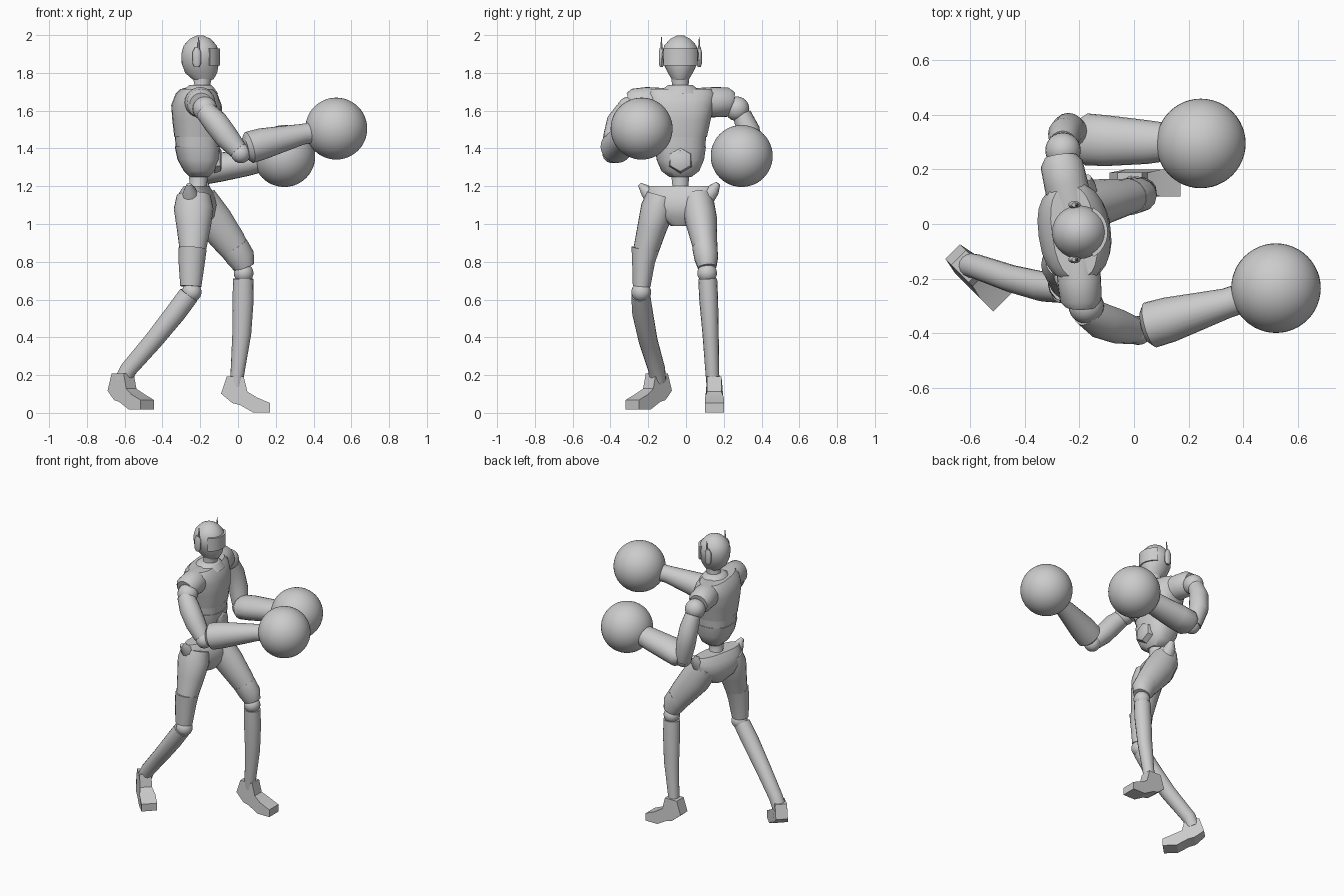
import bpy, bmesh, math
from mathutils import Vector

if "Cube" in bpy.data.objects:
    bpy.data.objects.remove(bpy.data.objects["Cube"])

# Single flat material
GREY = (0.6, 0.6, 0.6, 1)
grey = bpy.data.materials.new("plain_grey")
grey.use_nodes = True
grey.diffuse_color = GREY
grey.node_tree.nodes["Principled BSDF"].inputs["Base Color"].default_value = GREY

X, Y, Z = Vector((1, 0, 0)), Vector((0, 1, 0)), Vector((0, 0, 1))


def finish(obj, smooth=40):
    """Give an object its material and edge-aware smooth shading."""
    obj.data.materials.clear()
    obj.data.materials.append(grey)
    bpy.ops.object.select_all(action='DESELECT')
    obj.select_set(True)
    bpy.context.view_layer.objects.active = obj
    bpy.ops.object.shade_smooth_by_angle(angle=math.radians(smooth))
    return obj


def from_bmesh(name, bm, smooth=40):
    bmesh.ops.recalc_face_normals(bm, faces=bm.faces[:])
    mesh = bpy.data.meshes.new(name)
    bm.to_mesh(mesh)
    bm.free()
    obj = bpy.data.objects.new(name, mesh)
    bpy.context.collection.objects.link(obj)
    return finish(obj, smooth)


def loft(name, rows, ref=X, yaw=None, sides=24, power=1.0):
    """Skin rings (x, y, z, radius[, side radius]). With yaw the rings stay level."""
    bm = bmesh.new()
    centres = [Vector(row[:3]) for row in rows]
    rings = []
    for i, row in enumerate(rows):
        if yaw is None:
            t = (centres[min(i + 1, len(rows) - 1)] - centres[max(i - 1, 0)]).normalized()
            u = (ref - t * ref.dot(t)).normalized()
            v = t.cross(u)
        else:
            a = math.radians(yaw)
            u = Vector((math.cos(a), math.sin(a), 0))
            v = Z.cross(u)
        ring = []
        for k in range(sides):
            c = math.cos(math.tau * k / sides)
            s = math.sin(math.tau * k / sides)
            c = math.copysign(abs(c) ** power, c)
            s = math.copysign(abs(s) ** power, s)
            ring.append(bm.verts.new(centres[i] + u * c * row[3] + v * s * row[-1]))
        rings.append(ring)
    for low, high in zip(rings, rings[1:]):
        for k in range(sides):
            n = (k + 1) % sides
            bm.faces.new((low[k], low[n], high[n], high[k]))
    bm.faces.new(rings[0])
    bm.faces.new(rings[-1])
    return from_bmesh(name, bm)


def ball(name, centre, radius, segments=24):
    bpy.ops.mesh.primitive_uv_sphere_add(segments=segments, ring_count=segments // 2,
                                         radius=radius, location=centre)
    obj = bpy.context.object
    obj.name = name
    return finish(obj)


def foot(name, ankle, heading, lift):
    """Side outline of heel, instep and toe, extruded across the foot."""
    outline = [(-.09, .11), (-.06, .2), (.03, .2), (.05, .12), (.1, .09),
               (.17, .06), (.17, .01), (.08, .01), (.01, .05), (-.03, .06)]
    a = math.radians(heading)
    ahead = Vector((math.cos(a), math.sin(a), 0))
    side = Z.cross(ahead)
    bm = bmesh.new()
    walls = []
    for sign in (-1, 1):
        walls.append([bm.verts.new(Vector(ankle) + ahead * f + Z * (h + lift)
                                   + side * sign * (.05 if h < .1 else .038))
                      for f, h in outline])
        bm.faces.new(walls[-1])
    for k in range(len(outline)):
        n = (k + 1) % len(outline)
        bm.faces.new((walls[0][k], walls[0][n], walls[1][n], walls[1][k]))
    return from_bmesh(name, bm, 25)


# Head with a wrap-around visor plate
hx, hy = -.2, -.03
loft("head", [(hx + .015, hy, 1.765, .055, .045), (hx + .005, hy, 1.8, .085, .066),
              (hx, hy, 1.85, .098, .09), (hx, hy, 1.9, .1, .098), (hx, hy, 1.945, .088, .085),
              (hx, hy, 1.98, .055, .053), (hx, hy, 1.997, .02, .02)], yaw=0, sides=32)
bm = bmesh.new()
previous = None
for k in range(13):
    a = math.radians(-60 + 10 * k)
    d = Vector((math.cos(a), math.sin(a), 0))
    column = [bm.verts.new(Vector((hx, hy, h)) + d * r)
              for h, r in ((1.84, .095), (1.84, .104), (1.93, .104), (1.93, .09))]
    if previous:
        for j in range(4):
            n = (j + 1) % 4
            bm.faces.new((previous[j], previous[n], column[n], column[j]))
    else:
        bm.faces.new(column)
    previous = column
bm.faces.new(previous)
from_bmesh("visor", bm)

# Ear pods with thin aerials
for side, sign in (("left", 1), ("right", -1)):
    ey = hy + sign * .1
    loft(side + "_ear_pod", [(-.218, ey, 1.83, .012, .008), (-.218, ey, 1.85, .023, .014),
                             (-.218, ey, 1.91, .023, .014), (-.218, ey, 1.935, .01, .008)],
         yaw=0, sides=12)
    loft(side + "_aerial", [(-.21, ey, 1.92, .008), (-.208, ey, 1.99, .002)], yaw=0, sides=6)

loft("neck", [(-.2, hy, 1.69, .052), (-.19, hy, 1.74, .044), (-.185, hy, 1.79, .05)], yaw=0)
loft("collar", [(-.205, hy, 1.69, .1, .12), (-.2, hy, 1.725, .07, .08),
                (-.2, hy, 1.735, .058, .066)], yaw=8)

# Torso in three stacked layers
loft("chest", [(-.215, hy, 1.46, .12, .14), (-.215, hy, 1.55, .13, .16), (-.22, hy, 1.63, .13, .18),
               (-.22, hy, 1.69, .105, .19), (-.22, hy, 1.715, .08, .17)], yaw=8, power=.8)
loft("midriff_band", [(-.215, hy, 1.4, .113, .13), (-.215, hy, 1.47, .117, .137)], yaw=8, power=.8)
loft("belly", [(-.205, hy, 1.25, .05, .06), (-.205, hy, 1.28, .08, .1),
               (-.21, hy, 1.34, .108, .125), (-.215, hy, 1.41, .118, .135)], yaw=8, power=.8)
loft("belly_plate", [(-.13, hy, 1.338, .07), (-.095, hy, 1.34, .062), (-.088, hy, 1.34, .05)],
     ref=Z, sides=6)
loft("waist", [(-.22, hy, 1.15, .06, .07), (-.21, hy, 1.2, .045, .042), (-.21, hy, 1.28, .052, .05)], yaw=0)

# Shoulder sleeves
loft("left_sleeve", [(-.23, .06, 1.64, .08), (-.25, .15, 1.645, .08),
                     (-.265, .22, 1.645, .078), (-.268, .245, 1.64, .06)], ref=Z)
loft("right_sleeve", [(-.21, -.12, 1.64, .08), (-.2, -.21, 1.645, .08),
                      (-.195, -.28, 1.64, .076), (-.195, -.3, 1.635, .06)], ref=Z)

# Arms: shoulder ball, upper arm, elbow, flared forearm and round glove
arms = {
    "left": dict(shoulder=(-.26, .27, 1.61), elbow=(-.205, .32, 1.27), glove=(.245, .295, 1.36),
                 upper=[(-.26, .295, 1.58, .05), (-.255, .33, 1.5, .06),
                        (-.24, .345, 1.39, .062), (-.21, .33, 1.27, .05)],
                 fore=[(-.2, .31, 1.28, .06, .075), (-.175, .31, 1.285, .075, .095),
                       (-.1, .305, 1.3, .077, .093), (.05, .3, 1.325, .07, .08), (.12, .3, 1.34, .065, .07)]),
    "right": dict(shoulder=(-.175, -.3, 1.61), elbow=(.015, -.39, 1.375), glove=(.52, -.235, 1.505),
                  upper=[(-.175, -.32, 1.6, .055), (-.12, -.355, 1.54, .066),
                         (-.06, -.375, 1.46, .064), (0, -.39, 1.39, .05)],
                  fore=[(.04, -.375, 1.4, .06), (.06, -.37, 1.405, .085),
                        (.13, -.35, 1.425, .083), (.34, -.29, 1.475, .055), (.4, -.27, 1.485, .055)]),
}
for side, arm in arms.items():
    ball(side + "_shoulder", arm["shoulder"], .065)
    loft(side + "_upper_arm", arm["upper"], ref=Y, sides=16)
    ball(side + "_elbow", arm["elbow"], .053)
    loft(side + "_forearm", arm["fore"], ref=Z)
    ball(side + "_glove", arm["glove"], .164, 48)

# Pelvis with hip horns
loft("pelvis", [(-.21, hy, .99, .045, .05), (-.215, hy, 1.04, .085, .13), (-.22, hy, 1.1, .1, .175),
                (-.22, hy, 1.16, .085, .185), (-.22, hy, 1.2, .055, .175)], yaw=-12, power=.85)
loft("left_hip_horn", [(-.18, .1, 1.13, .05), (-.175, .145, 1.18, .035), (-.17, .17, 1.215, .014)], ref=X, sides=10)
loft("right_hip_horn", [(-.25, -.17, 1.13, .05), (-.255, -.21, 1.175, .035),
                        (-.26, -.245, 1.21, .012)], ref=X, sides=10)

# Legs: thigh, lower sleeve, knee ball and shin
legs = {
    "left": dict(knee=(.03, .112, .74),
                 thigh=[(-.2, .06, 1.13, .09, .085), (-.13, .08, 1.02, .1, .085),
                        (-.04, .098, .9, .085, .068), (.02, .11, .81, .066, .058)],
                 sleeve=[(-.02, .1, .875, .079, .068), (.015, .107, .82, .076, .064),
                         (.032, .112, .77, .055, .05)],
                 shin=[(.028, .115, .71, .054, .05), (.027, .12, .6, .056, .05),
                       (.02, .13, .42, .05, .043), (-.004, .14, .2, .036), (-.008, .145, .13, .035)]),
    "right": dict(knee=(-.245, -.237, .64),
                  thigh=[(-.235, -.13, 1.15, .09, .08), (-.235, -.15, 1.08, .105, .09),
                         (-.235, -.18, .98, .09, .078), (-.24, -.215, .85, .068, .066)],
                  sleeve=[(-.24, -.215, .87, .074, .076), (-.245, -.225, .8, .07, .062),
                          (-.25, -.235, .67, .056, .048)],
                  shin=[(-.26, -.24, .625, .055, .05), (-.33, -.23, .53, .055),
                        (-.45, -.2, .38, .05), (-.58, -.155, .23, .045), (-.61, -.15, .17, .045)]),
}
for side, leg in legs.items():
    loft(side + "_thigh", leg["thigh"])
    loft(side + "_knee_sleeve", leg["sleeve"], sides=14)
    ball(side + "_knee", leg["knee"], .052)
    loft(side + "_shin", leg["shin"], sides=16)

foot("left_foot", (0, .15, 0), 0, -.008)
foot("right_foot", (-.6, -.165, 0), -45, .008)
